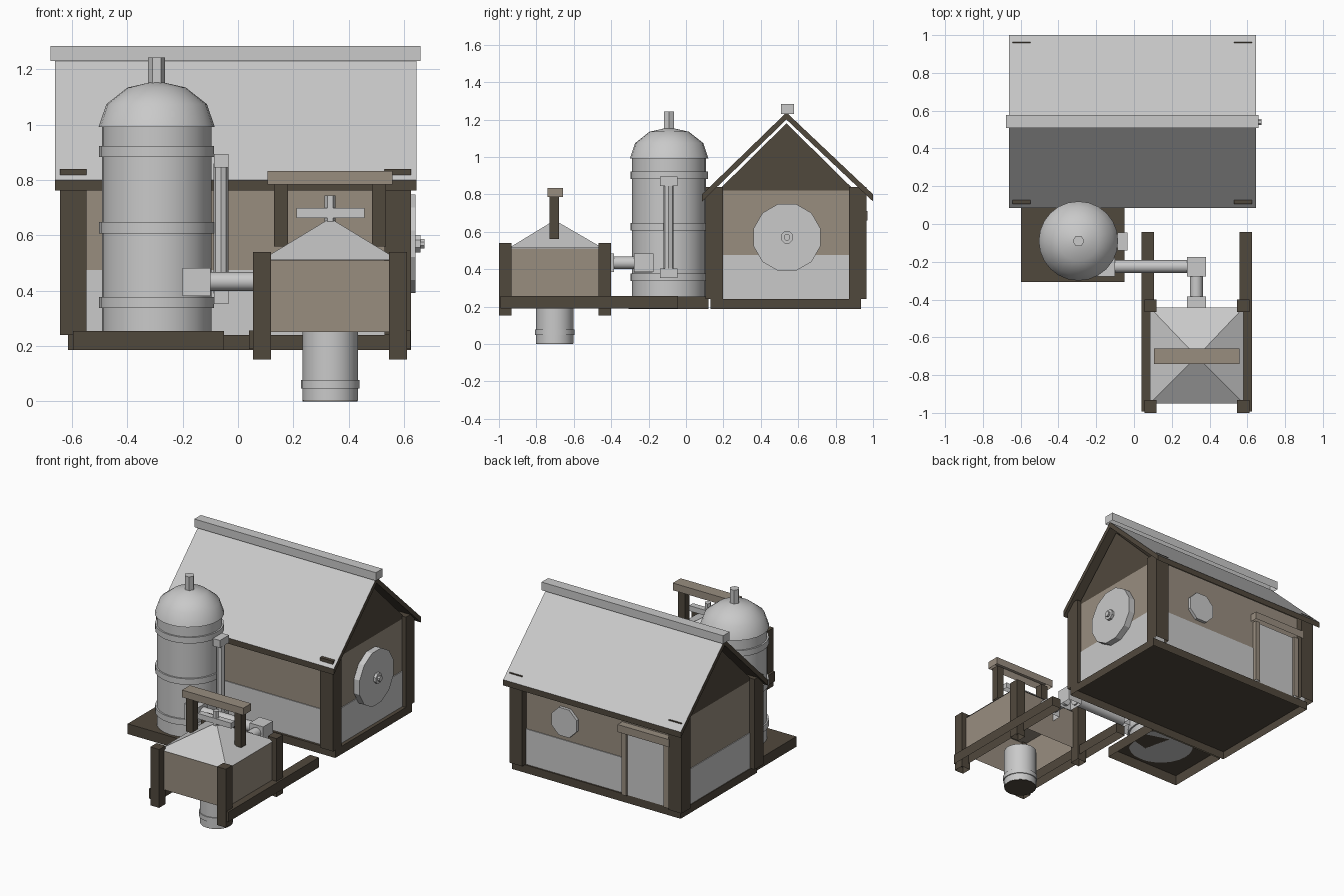
import bpy, bmesh, math
from mathutils import Vector

if "Cube" in bpy.data.objects:
    bpy.data.objects.remove(bpy.data.objects["Cube"])


def mat(name, rgb):
    m = bpy.data.materials.new(name)
    m.diffuse_color = (*rgb, 1)
    m.use_nodes = True
    m.node_tree.nodes["Principled BSDF"].inputs["Base Color"].default_value = m.diffuse_color
    return m


GREY = mat("pale_metal", (0.585, 0.585, 0.585))
TAN = mat("tan_wood", (0.315, 0.267, 0.213))
BROWN = mat("dark_wood", (0.081, 0.065, 0.046))


def finish(name, bm, *mats, smooth=False, recalc=True):
    if recalc:
        bmesh.ops.recalc_face_normals(bm, faces=bm.faces)
    me = bpy.data.meshes.new(name)
    bm.to_mesh(me)
    bm.free()
    ob = bpy.data.objects.new(name, me)
    bpy.context.collection.objects.link(ob)
    for m in mats:
        me.materials.append(m)
    if smooth:
        bpy.ops.object.select_all(action='DESELECT')
        ob.select_set(True)
        bpy.context.view_layer.objects.active = ob
        bpy.ops.object.shade_smooth_by_angle(angle=math.radians(35))
    return ob


def box(name, x, y, z, m):
    """Box from (min, max) ranges, open underneath."""
    bm = bmesh.new()
    bmesh.ops.create_cube(bm, size=1)
    bm.normal_update()
    bottom = [f for f in bm.faces if f.normal.z < -0.5]
    bmesh.ops.delete(bm, geom=bottom, context='FACES_ONLY')
    for v in bm.verts:
        for i, (a, b) in enumerate((x, y, z)):
            v.co[i] = a if v.co[i] < 0 else b
    return finish(name, bm, m, recalc=False)


def lathe(name, origin, axis, profile, n, m, smooth=True, phase=0.0):
    """Capped solid of revolution: profile of (radius, distance along axis)."""
    rot = Vector((0, 0, 1)).rotation_difference(Vector(axis))
    bm = bmesh.new()
    rings = []
    for r, h in profile:
        rings.append([bm.verts.new(Vector(origin) + rot @ Vector((
            r * math.cos(phase + math.tau * k / n), r * math.sin(phase + math.tau * k / n), h)))
            for k in range(n)])
    for a, b in zip(rings, rings[1:]):
        for k in range(n):
            bm.faces.new((a[k], a[(k + 1) % n], b[(k + 1) % n], b[k]))
    bm.faces.new(rings[0][::-1])
    bm.faces.new(rings[-1])
    return finish(name, bm, m, smooth=smooth)


def prism(name, pts, x0, x1, *mats):
    """Extrude a (y, z) outline along x."""
    bm = bmesh.new()
    a = [bm.verts.new((x0, *p)) for p in pts]
    b = [bm.verts.new((x1, *p)) for p in pts]
    bm.faces.new(a)
    bm.faces.new(b[::-1])
    n = len(pts)
    for i in range(n):
        bm.faces.new((a[i], a[(i + 1) % n], b[(i + 1) % n], b[i]))
    return finish(name, bm, *mats)


X, Y, Z = (1, 0, 0), (0, 1, 0), (0, 0, 1)
YC = 0.537  # house centre line

# House floor, walls and corner posts
box("house_floor", (-0.615, 0.625), (0.13, 0.935), (0.187, 0.24), BROWN)
box("lower_wall", (-0.61, 0.6), (0.145, 0.925), (0.24, 0.475), GREY)
box("upper_wall", (-0.605, 0.595), (0.15, 0.92), (0.475, 0.82), TAN)
for x in (-0.643, 0.53):
    for y in (0.105, 0.872):
        box("house_post", (x, x + 0.095), (y, y + 0.092), (0.24, 0.84), BROWN)

# Gables and roof slabs with a pale top surface
prism("gable", [(0.172, 0.82), (0.902, 0.82), (YC, 1.18)], -0.605, 0.595, BROWN)
for name, s, run in (("front_roof", -1, 0.451), ("back_roof", 1, 0.463)):
    pts = [(YC, 1.238), (YC + s * run, 0.80), (YC + s * run, 0.762), (YC, 1.20)]
    roof = prism(name, pts, -0.662, 0.645, BROWN, GREY)
    for p in roof.data.polygons:
        p.material_index = int(p.normal.z > 0.3)
box("ridge_cap", (-0.677, 0.659), (0.508, 0.577), (1.23, 1.284), GREY)

# Wheel on the right wall
lathe("wall_wheel", (0.6, 0.54, 0.57), X, [(0.185, 0), (0.185, 0.042)], 12, GREY, False, math.pi / 12)
lathe("wheel_hub", (0.642, 0.54, 0.57), X,
      [(0.035, 0), (0.035, 0.018), (0.018, 0.018), (0.018, 0.032)], 8, GREY, False, math.pi / 8)

# Back window and door
lathe("back_window", (0.24, 0.90, 0.60), Y, [(0.1, 0), (0.1, 0.04)], 8, GREY, False, math.pi / 8)
box("back_door", (-0.51, -0.22), (0.90, 0.935), (0.24, 0.66), GREY)
for x in (-0.535, -0.225):
    box("door_jamb", (x, x + 0.035), (0.90, 0.95), (0.24, 0.66), TAN)
box("door_lintel", (-0.555, -0.175), (0.90, 0.97), (0.66, 0.71), TAN)

# Tank with dome, bands and top nozzle
TX, TY = -0.294, -0.09
box("tank_base", (-0.597, -0.05), (-0.307, 0.12), (0.187, 0.255), BROWN)
lathe("tank", (TX, TY, 0), Z, [(0.198, 0.255), (0.198, 0.995)], 24, GREY)
dome = [(0.21 * math.cos(math.radians(a)), 0.992 + 0.165 * math.sin(math.radians(a)))
        for a in (0, 30, 60, 88)]
lathe("tank_dome", (TX, TY, 0), Z, dome, 24, GREY)
for z in (0.338, 0.608, 0.883):
    lathe("tank_band", (TX, TY, z), Z, [(0.208, 0), (0.208, 0.04)], 24, GREY)
lathe("tank_nozzle", (TX, TY, 1.14), Z, [(0.031, 0), (0.031, 0.103)], 6, GREY, False)

# Level gauge beside the tank
for z in (0.353, 0.845):
    box("gauge_cap", (-0.087, -0.035), (-0.14, -0.045), (z, z + 0.05), GREY)
lathe("gauge_tube", (-0.062, -0.0925, 0.39), Z, [(0.027, 0), (0.027, 0.47)], 8, GREY)

# Pipe from tank to hopper
box("pipe_inlet", (-0.2, -0.1), (-0.278, -0.18), (0.381, 0.483), GREY)
lathe("long_pipe", (-0.11, -0.225, 0.434), X, [(0.034, 0), (0.034, 0.4)], 12, GREY)
box("pipe_elbow", (0.28, 0.38), (-0.278, -0.175), (0.384, 0.484), GREY)
lathe("short_pipe", (0.33, -0.4, 0.434), Y, [(0.034, 0), (0.034, 0.14)], 12, GREY)
box("pipe_flange", (0.28, 0.38), (-0.45, -0.385), (0.384, 0.484), GREY)

# Hopper frame and bin
HX, HY = 0.333, -0.702
for x in (0.04, 0.559):
    box("bottom_rail", (x, x + 0.065), (-0.992, -0.042), (0.19, 0.256), BROWN)
for x in (0.055, 0.546):
    for y in (-1.0, -0.467):
        box("hopper_post", (x, x + 0.065), (y, y + 0.067), (0.152, 0.54), BROWN)
box("hopper_bin", (0.088, 0.578), (-0.947, -0.447), (0.252, 0.51), TAN)

# Pyramid lid: box with its top drawn in
lid = box("hopper_lid", (0.085, 0.58), (-0.949, -0.443), (0.508, 0.655), GREY)
for v in lid.data.vertices:
    if v.co.z > 0.6:
        v.co.x = HX + (0.012 if v.co.x > HX else -0.012)
        v.co.y = HY + (0.012 if v.co.y > HY else -0.012)
    v.co.z = max(v.co.z, 0.512)

# Valve stem and handle under the overhead beam
lathe("valve_stem", (HX, -0.705, 0.63), Z, [(0.02, 0), (0.02, 0.115)], 6, GREY, False)
box("valve_handle", (0.211, 0.457), (-0.725, -0.685), (0.664, 0.7), GREY)
for x in (0.13, 0.485):
    box("beam_post", (x, x + 0.05), (-0.73, -0.68), (0.56, 0.79), BROWN)
box("overhead_beam", (0.107, 0.558), (-0.74, -0.658), (0.785, 0.833), TAN)

# Outlet drum beneath the bin
lathe("outlet_drum", (HX, -0.702, 0), Z, [(0.1, 0.003), (0.1, 0.257)], 20, GREY)
lathe("outlet_band", (HX, -0.702, 0.047), Z, [(0.106, 0), (0.106, 0.03)], 20, GREY)
lathe("outlet_opening", (HX, -0.702, 0), Z, [(0.099, 0), (0.099, 0.004)], 20, BROWN)
